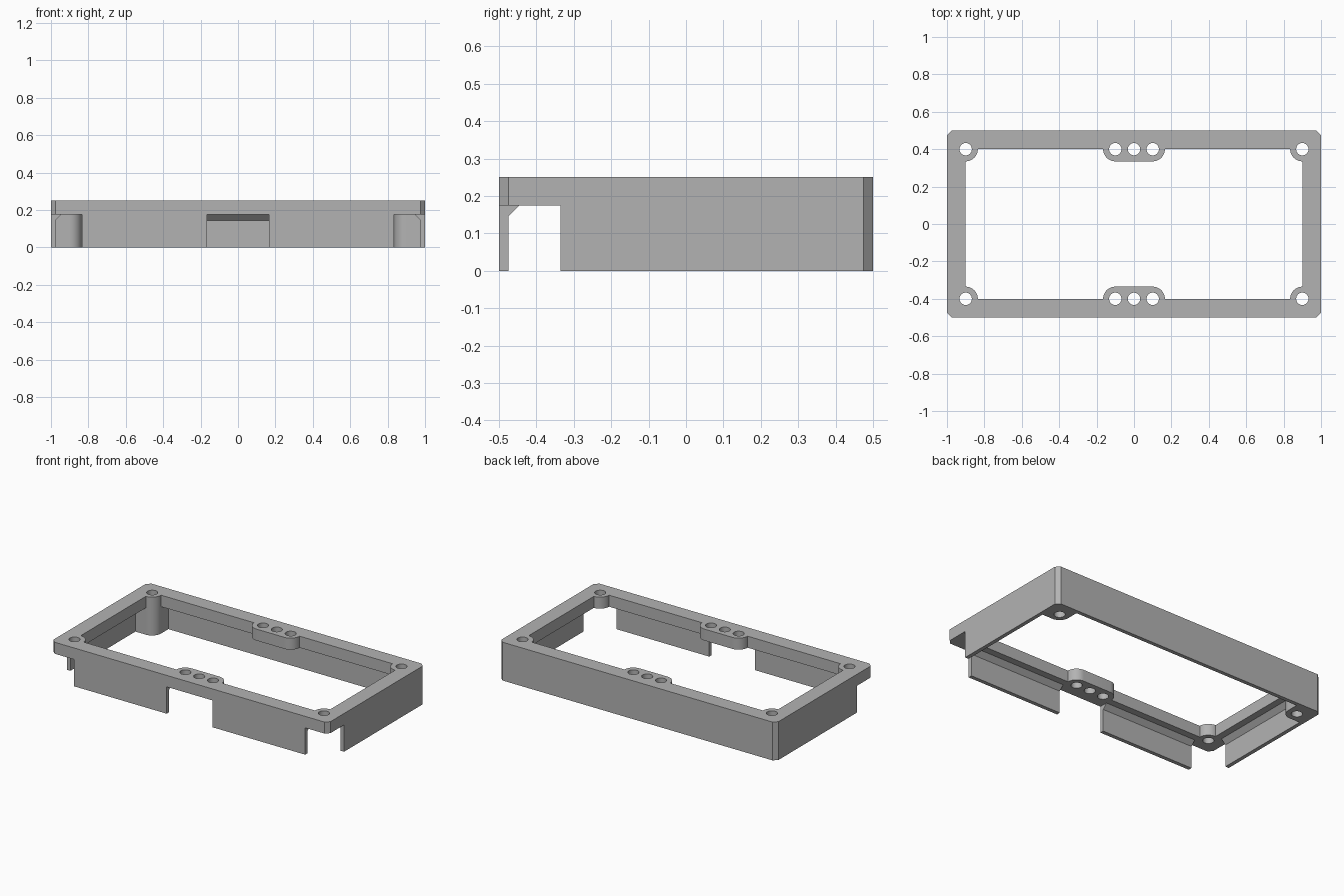
import bpy, bmesh
from math import sin, cos, pi

default = bpy.data.objects.get("Cube")
if default:
    bpy.data.objects.remove(default, do_unlink=True)

BOSS = 0.065      # boss radius
HOLE = 0.033      # screw hole radius
TOP = 0.25        # rim top
UNDER = 0.175     # rim underside
IX, IY = 0.9, 0.4  # rim opening half sizes
BX = 0.1          # outer hole offset in the middle bosses

grey = bpy.data.materials.new("grey plastic")
grey.use_nodes = True
colour = (0.45, 0.45, 0.45, 1)
grey.diffuse_color = colour
grey.node_tree.nodes["Principled BSDF"].inputs["Base Color"].default_value = colour


def loft(name, layers):
    """Solid through stacked outlines, given as (z, points)."""
    bm = bmesh.new()
    rings = [[bm.verts.new((x, y, z)) for x, y in pts] for z, pts in layers]
    n = len(rings[0])
    for low, high in zip(rings, rings[1:]):
        for i in range(n):
            j = (i + 1) % n
            bm.faces.new((low[i], low[j], high[j], high[i]))
    bm.faces.new(rings[0][::-1])
    bm.faces.new(rings[-1])
    bmesh.ops.recalc_face_normals(bm, faces=bm.faces)
    mesh = bpy.data.meshes.new(name)
    bm.to_mesh(mesh)
    bm.free()
    obj = bpy.data.objects.new(name, mesh)
    bpy.context.collection.objects.link(obj)
    mesh.materials.append(grey)
    return obj


def prism(name, pts, z0, z1):
    return loft(name, [(z0, pts), (z1, pts)])


def box(name, x0, x1, y0, y1, z0, z1):
    return prism(name, [(x0, y0), (x1, y0), (x1, y1), (x0, y1)], z0, z1)


def arc(cx, cy, r, start, end, steps=12):
    return [(cx + r * cos(start + (end - start) * i / steps),
             cy + r * sin(start + (end - start) * i / steps)) for i in range(steps + 1)]


def cut(obj, cutter):
    cutter.hide_render = True
    mod = obj.modifiers.new("cut", 'BOOLEAN')
    mod.operation = 'DIFFERENCE'
    mod.solver = 'EXACT'
    mod.object = cutter
    bpy.context.view_layer.objects.active = obj
    bpy.ops.object.modifier_apply(modifier=mod.name)
    bpy.data.objects.remove(cutter, do_unlink=True)


# Outer block with bevelled upright corners
c = 0.025
outline = [(1, c - 0.5), (1, 0.5 - c), (1 - c, 0.5), (c - 1, 0.5),
           (-1, 0.5 - c), (-1, c - 0.5), (c - 1, -0.5), (1 - c, -0.5)]
frame = prism("enclosure_frame", outline, 0, TOP)


# Cavity under the rim, sloped below the rim, leaving the two rear corner pillars
def cavity(inset):
    x, y = 0.975 - inset, 0.475 - inset
    px, py = IX - BOSS, IY - BOSS
    return [(-x, -y), (x, -y), (x, py), (px, py), (px, y),
            (-px, y), (-px, py), (-x, py)]


cut(frame, loft("cavity_cutter", [(-0.1, cavity(0)), (UNDER - 0.03, cavity(0)),
                                  (UNDER, cavity(0.03))]))

# Rim opening: a quarter is walked, then turned half round for the other side
half = arc(IX, -IY, BOSS, pi, pi / 2)
half += arc(IX, IY, BOSS, 1.5 * pi, pi)
half += arc(BX, IY, BOSS, 0, -pi / 2)
half += arc(-BX, IY, BOSS, -pi / 2, -pi)
opening = half + [(-x, -y) for x, y in half]
cut(frame, prism("opening_cutter", opening, -0.1, TOP + 0.1))

# Front notches: both corners and the middle
for s in (-1, 1):
    x0, x1 = sorted((s * (IX - BOSS), s * 1.1))
    cut(frame, box("corner_notch", x0, x1, -0.6, BOSS - IY, -0.1, UNDER))
cut(frame, box("middle_notch", -BX - BOSS, BX + BOSS, -0.6, -IY, -0.1, UNDER))

# Screw holes
for y in (-IY, IY):
    for x in (-IX, -BX, 0, BX, IX):
        circle = arc(x, y, HOLE, 0, 2 * pi, 32)[:-1]
        cut(frame, prism("hole_cutter", circle, -0.1, TOP + 0.1))

# Smooth the round parts, keep the edges sharp
bpy.ops.object.select_all(action='DESELECT')
frame.select_set(True)
bpy.context.view_layer.objects.active = frame
bpy.ops.object.shade_smooth_by_angle()
